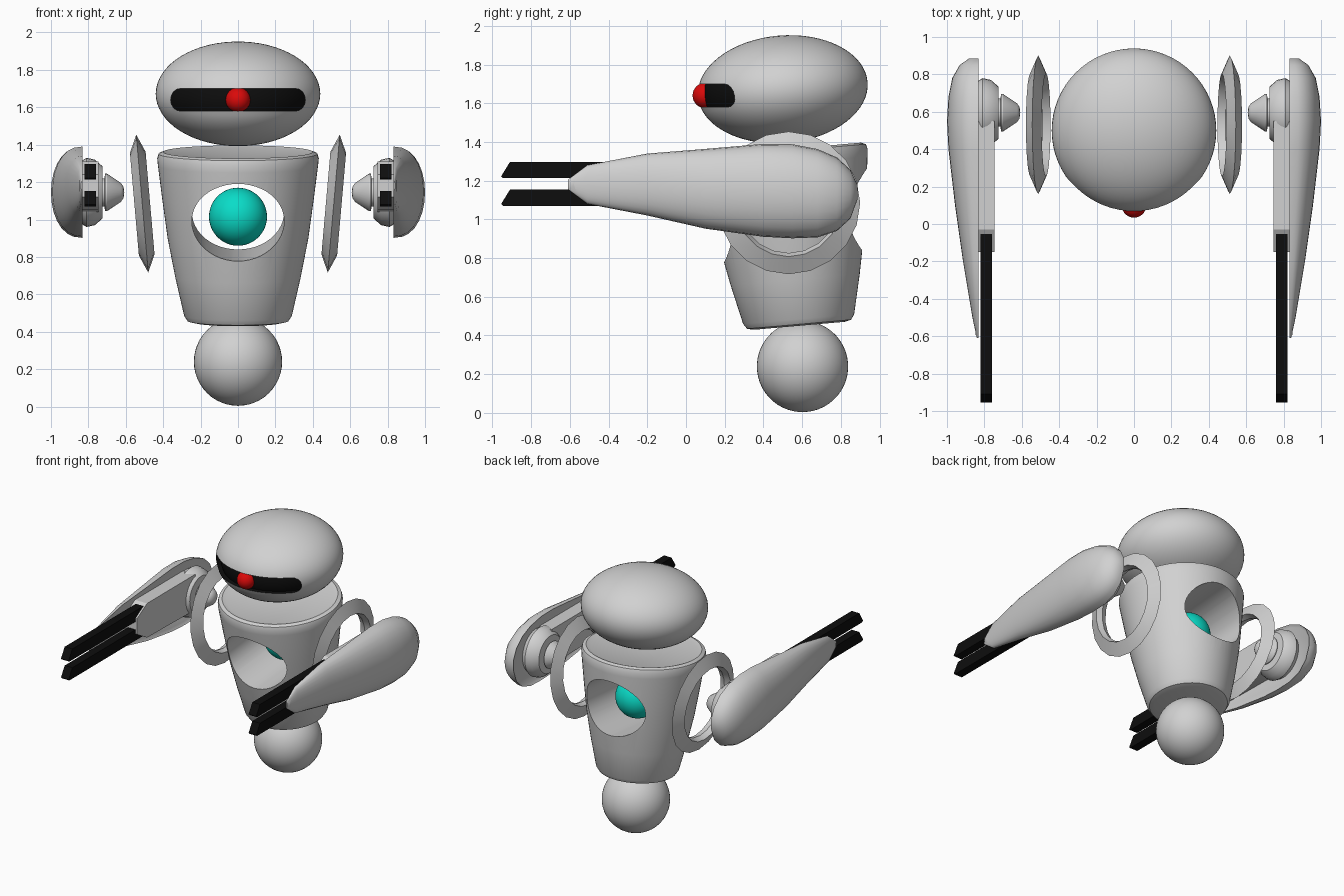
import bpy, bmesh, math
from mathutils import Matrix, Vector

if "Cube" in bpy.data.objects:
    bpy.data.objects.remove(bpy.data.objects["Cube"])

LEAN = math.radians(5)


def material(name, rgb):
    m = bpy.data.materials.new(name)
    m.diffuse_color = (*rgb, 1)
    m.use_nodes = True
    m.node_tree.nodes["Principled BSDF"].inputs["Base Color"].default_value = m.diffuse_color
    return m


GREY = material("light_grey", (0.64, 0.64, 0.64))
BLACK = material("black", (0.004, 0.004, 0.004))
RED = material("red", (0.7, 0.003, 0.003))
TEAL = material("teal", (0.003, 0.72, 0.58))


def finish(name, bm, mat, matrix=Matrix(), angle=30):
    bm.transform(matrix)
    bmesh.ops.recalc_face_normals(bm, faces=bm.faces[:])
    me = bpy.data.meshes.new(name)
    bm.to_mesh(me)
    bm.free()
    me.materials.append(mat)
    ob = bpy.data.objects.new(name, me)
    bpy.context.collection.objects.link(ob)
    smooth(ob, angle)
    return ob


def smooth(ob, angle=30):
    bpy.ops.object.select_all(action='DESELECT')
    ob.select_set(True)
    bpy.context.view_layer.objects.active = ob
    bpy.ops.object.shade_smooth_by_angle(angle=math.radians(angle))


def ball(name, centre, radii, mat, tilt=0.0, segs=48):
    bm = bmesh.new()
    bmesh.ops.create_uvsphere(bm, u_segments=segs, v_segments=segs // 2, radius=1)
    mtx = Matrix.Translation(centre) @ Matrix.Rotation(tilt, 4, 'X') @ Matrix.Diagonal((*radii, 1))
    return finish(name, bm, mat, mtx)


def lathe(name, profile, mat, matrix, segs=48, closed=False):
    """Spin (radius, height) points round local z."""
    bm = bmesh.new()
    rings = []
    for r, h in profile:
        if r == 0:
            rings.append([bm.verts.new((0, 0, h))] * segs)
        else:
            rings.append([bm.verts.new((r * math.cos(a), r * math.sin(a), h))
                          for a in (2 * math.pi * i / segs for i in range(segs))])
    pairs = list(zip(rings, rings[1:]))
    if closed:
        pairs.append((rings[-1], rings[0]))
    for a, b in pairs:
        for i in range(segs):
            j = (i + 1) % segs
            bm.faces.new(list(dict.fromkeys((a[i], a[j], b[j], b[i]))))
    return finish(name, bm, mat, matrix)


def prism(name, points, axis, lo, hi, mat, matrix=Matrix()):
    """Extrude a 2D outline along x (points are y, z) or y (points are x, z)."""
    bm = bmesh.new()
    place = (lambda p, d: (d, p[0], p[1])) if axis == 'X' else (lambda p, d: (p[0], d, p[1]))
    a = [bm.verts.new(place(p, lo)) for p in points]
    b = [bm.verts.new(place(p, hi)) for p in points]
    bm.faces.new(a)
    bm.faces.new(b[::-1])
    for i in range(len(a)):
        j = (i + 1) % len(a)
        bm.faces.new((a[i], b[i], b[j], a[j]))
    return finish(name, bm, mat, matrix)


def cut(ob, cutter):
    mod = ob.modifiers.new("cut", 'BOOLEAN')
    mod.operation, mod.solver, mod.object = 'DIFFERENCE', 'EXACT', cutter
    bpy.ops.object.select_all(action='DESELECT')
    ob.select_set(True)
    bpy.context.view_layer.objects.active = ob
    bpy.ops.object.modifier_apply(modifier=mod.name)
    bpy.data.objects.remove(cutter)


# Head with a recessed black visor slot that follows its curve
HEAD, RADII = Vector((0, 0.5, 1.672)), Vector((0.44, 0.44, 0.278))
head = ball("head", HEAD, RADII, GREY, LEAN, 64)
slot = []
for side in (1, -1):
    for i in range(9):
        a = side * math.pi / 2 - side * math.pi * i / 8 if side == 1 else -math.pi / 2 - math.pi * i / 8
        slot.append((side * 0.31 + 0.05 * math.cos(a), 1.64 + 0.06 * math.sin(a)))
visor_cutter = prism("visor_cutter", slot, 'Y', -0.3, 0.46, BLACK)
cut(visor_cutter, ball("visor_floor", HEAD, RADII * 0.93, BLACK, LEAN, 64))
cut(head, visor_cutter)
if len(head.data.materials) < 2:
    head.data.materials.append(BLACK)
head.data.materials[0], head.data.materials[1] = GREY, BLACK
back_turn = Matrix.Rotation(-LEAN, 3, 'X')
for f in head.data.polygons:
    p = back_turn @ (f.center - HEAD)
    depth = Vector((p.x / RADII.x, p.y / RADII.y, p.z / RADII.z)).length
    f.material_index = 1 if depth < 0.99 else 0
smooth(head)
ball("eye", (0, 0.1, 1.64), (0.066,) * 3, RED, segs=32)

# Leaning torso with an oval tunnel and a glowing core
torso_frame = Matrix.Translation((0, 0.585, 0.45)) @ Matrix.Rotation(LEAN, 4, 'X')
torso = lathe("torso", [(0, 0), (0.235, 0), (0.27, 0.008), (0.288, 0.035), (0.335, 0.24),
                        (0.376, 0.45), (0.405, 0.66), (0.428, 0.84), (0.432, 0.88),
                        (0.425, 0.905), (0.4, 0.915), (0.37, 0.905), (0, 0.88)],
              GREY, torso_frame, 64)
oval = [(0.247 * math.cos(a), 0.57 + 0.21 * math.sin(a))
        for a in (2 * math.pi * i / 48 for i in range(48))]
cut(torso, prism("tunnel_cutter", oval, 'Y', -1, 1, GREY, torso_frame))
smooth(torso)
ball("core", (0, 0.58, 1.015), (0.155,) * 3, TEAL)
ball("base_ball", (0, 0.602, 0.24), (0.236, 0.236, 0.236), GREY, LEAN)

# Arm shell stations: y, middle z, half height, bulge
STATIONS = [(-0.61, 1.18, 0.025, 0.008), (-0.51, 1.18, 0.1, 0.03), (-0.2, 1.18, 0.16, 0.082),
            (0.1, 1.158, 0.206, 0.125), (0.4, 1.15, 0.24, 0.16), (0.55, 1.145, 0.243, 0.168),
            (0.68, 1.135, 0.228, 0.16), (0.78, 1.13, 0.19, 0.14), (0.85, 1.13, 0.125, 0.1),
            (0.885, 1.14, 0.04, 0.05)]


def arm_shell(name, s):
    bm = bmesh.new()
    n = 14
    rows = []
    for y, zc, hz, d in STATIONS:
        rows.append([bm.verts.new((s * (0.832 + d * math.sin(math.pi * i / n) ** 0.85), y,
                                   zc + hz * math.cos(math.pi * i / n))) for i in range(n + 1)])
    for a, b in zip(rows, rows[1:]):
        for i in range(n):
            bm.faces.new((a[i], a[i + 1], b[i + 1], b[i]))
    bm.faces.new(rows[0])
    bm.faces.new(rows[-1])
    # Inner side with a shallow recess inside the rim
    inner = bm.faces.new([r[0] for r in rows] + [r[-1] for r in reversed(rows)])
    bmesh.ops.recalc_face_normals(bm, faces=bm.faces[:])
    bmesh.ops.inset_region(bm, faces=[inner], thickness=0.02, depth=0)
    bmesh.ops.translate(bm, verts=inner.verts[:], vec=(s * 0.015, 0, 0))
    return finish(name, bm, GREY, angle=40)


for s, side in ((-1, "left"), (1, "right")):
    # Shoulder ring, sharp at its outer edge
    lathe(side + "_shoulder_ring", [(0.37, 0), (0.275, 0.042), (0.26, 0), (0.275, -0.042)], GREY,
          Matrix.Translation((s * 0.512, 0.53, 1.085)) @ Matrix.Rotation(s * (math.pi / 2 + LEAN), 4, 'Y'),
          20, True)
    arm_shell(side + "_arm_shell", s)
    # Shoulder joint: disc, neck and blunt cone pointing inwards
    lathe(side + "_shoulder_joint", [(0, 0), (0.16, 0), (0.185, 0.04), (0.175, 0.085), (0.14, 0.125),
                                     (0.075, 0.125), (0.075, 0.135), (0.1, 0.14), (0.1, 0.15),
                                     (0.05, 0.225), (0.03, 0.238), (0, 0.242)], GREY,
          Matrix.Translation((s * 0.85, 0.595, 1.145)) @ Matrix.Rotation(-s * math.pi / 2, 4, 'Y'), 32)
    # Forearm housing and the pair of slanted rods
    prism(side + "_forearm", [(-0.15, 1.12), (-0.15, 1.24), (-0.03, 1.31), (0.55, 1.31),
                              (0.55, 1.04), (-0.03, 1.05)], 'X', s * 0.745, s * 0.85, GREY)
    for z, level in ((1.07, "lower"), (1.213, "upper")):
        prism(side + "_" + level + "_rod", [(-0.955, z + 0.01), (-0.91, z + 0.083), (-0.03, z + 0.083),
                                            (-0.03, z), (-0.945, z)],
              'X', s * 0.758, s * 0.822, BLACK)
